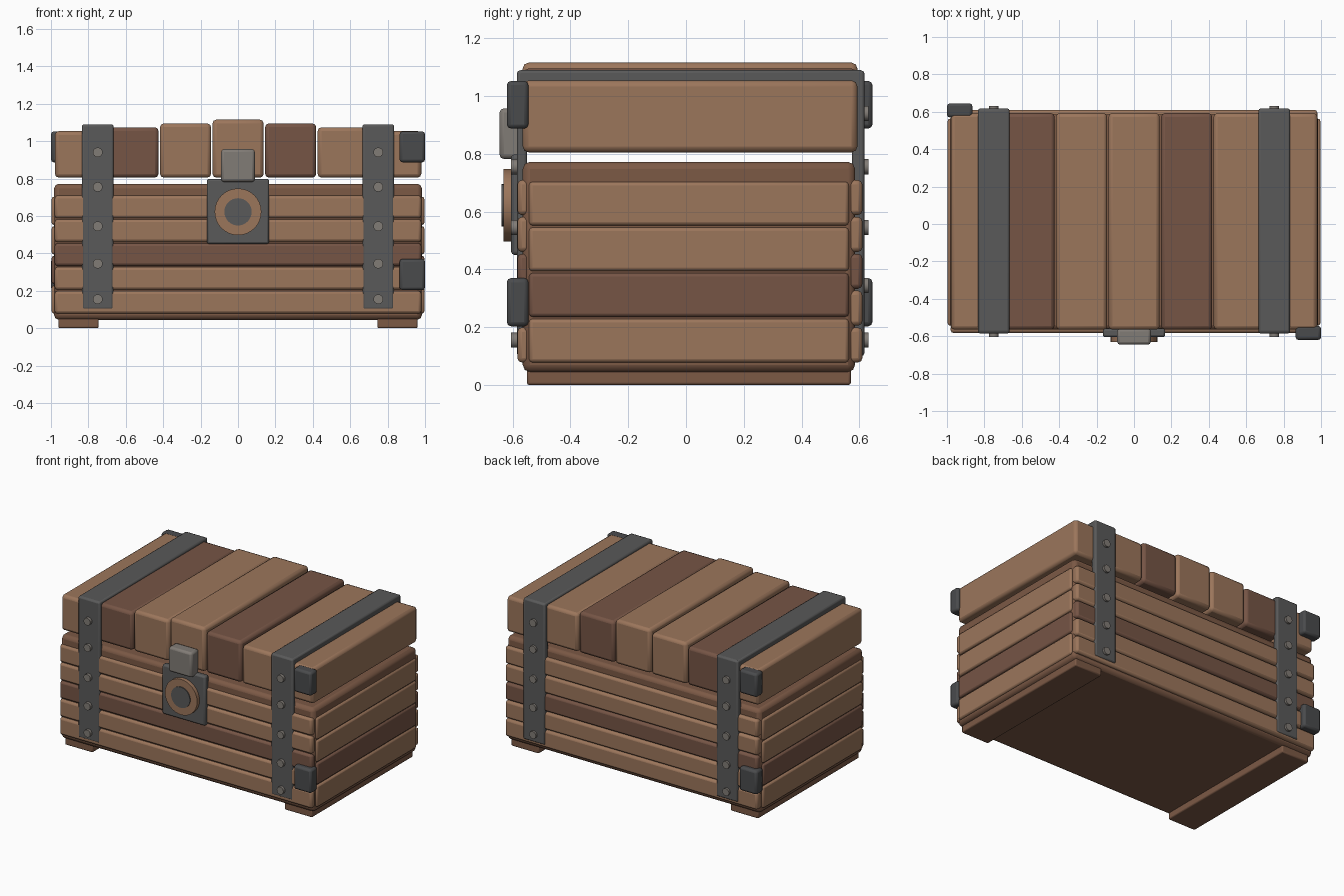
import bpy
import math

if "Cube" in bpy.data.objects:
    bpy.data.objects.remove(bpy.data.objects["Cube"])


def material(name, rgb):
    m = bpy.data.materials.new(name)
    m.use_nodes = True
    colour = (*rgb, 1)
    m.diffuse_color = colour
    m.node_tree.nodes["Principled BSDF"].inputs["Base Color"].default_value = colour
    return m


LIGHT = material("light wood", (0.33, 0.18, 0.105))
DARK = material("dark wood", (0.18, 0.09, 0.06))
FRAME = material("frame wood", (0.20, 0.10, 0.06))
IRON = material("iron", (0.10, 0.10, 0.10))
CORNER = material("dark iron", (0.068, 0.07, 0.073))
STEEL = material("steel", (0.22, 0.20, 0.18))


def finish(name, mat, bevel):
    ob = bpy.context.object
    ob.name = name
    ob.data.materials.append(mat)
    if bevel:
        bpy.ops.object.transform_apply(location=False, rotation=False, scale=True)
        mod = ob.modifiers.new("rounded edges", "BEVEL")
        mod.width = bevel
        mod.segments = 2
    bpy.ops.object.shade_smooth_by_angle(angle=math.radians(30))
    return ob


def box(name, mat, x, y, z, bevel=0.015):
    """Rounded box given its (min, max) extent on each axis."""
    spans = (x, y, z)
    bpy.ops.mesh.primitive_cube_add(size=1, location=[sum(s) / 2 for s in spans])
    bpy.context.object.scale = [s[1] - s[0] for s in spans]
    return finish(name, mat, bevel)


def disc(name, mat, radius, x, y, z, sides=32):
    """Cylinder lying along y between the two y values."""
    bpy.ops.mesh.primitive_cylinder_add(
        vertices=sides, radius=radius, depth=y[1] - y[0],
        location=(x, sum(y) / 2, z), rotation=(math.pi / 2, 0, 0))
    return finish(name, mat, 0)


# Body core, whose edges show as base and rim
box("body_core", FRAME, (-0.983, 0.983), (-0.565, 0.585), (0.045, 0.772), 0.025)

# Feet
for side, sx in (("left", 1), ("right", -1)):
    box(side + "_foot", FRAME, sorted((sx * 0.745, sx * 0.96)), (-0.55, 0.57), (0, 0.06), 0.008)

# Horizontal planks on front and back
for i in range(5):
    z0 = 0.075 + i * 0.1275
    mat = DARK if i == 2 else LIGHT
    for side, y in (("front", (-0.583, -0.54)), ("back", (0.56, 0.61))):
        box(f"{side}_plank_{i + 1}", mat, (-0.98, 0.98), y, (z0 + 0.003, z0 + 0.124))

# Horizontal planks on both ends
for i in range(4):
    z0 = 0.075 + i * 0.158
    mat = DARK if i == 1 else LIGHT
    for side, x in (("left", (0.95, 0.996)), ("right", (-0.996, -0.95))):
        box(f"{side}_end_plank_{i + 1}", mat, x, (-0.543, 0.563), (z0 + 0.003, z0 + 0.154), 0.012)

# Lid planks, stepping up toward the middle
for i in range(7):
    x0 = -0.983 + i * 0.281
    top = 1.115 - 0.0205 * abs(i - 3)
    box(f"lid_plank_{i + 1}", DARK if i in (1, 4) else LIGHT,
        (x0 + 0.004, x0 + 0.277), (-0.565, 0.593), (0.805, top), 0.02)

# Straps over the lid and down both faces, with rivets
for side, cx in (("left", 0.75), ("right", -0.75)):
    x = (cx - 0.084, cx + 0.084)
    box(side + "_strap_top", IRON, x, (-0.58, 0.612), (1.04, 1.09), 0.01)
    for face, y, ry in (("front", (-0.585, -0.55), (-0.605, -0.57)),
                        ("back", (0.575, 0.617), (0.60, 0.632))):
        box(f"{side}_strap_{face}", IRON, x, y, (0.10, 1.088), 0.01)
        for k, z in enumerate((0.155, 0.345, 0.545, 0.755, 0.94)):
            disc(f"{side}_{face}_rivet_{k + 1}", STEEL, 0.026, cx, ry, z, 16)

# Corner brackets at two opposite corners
for level, z in (("lower", (0.203, 0.37)), ("upper", (0.887, 1.052))):
    box(f"front_{level}_bracket", CORNER, (0.864, 1), (-0.62, -0.545), z)
    box(f"back_{level}_bracket", CORNER, (-1, -0.864), (0.57, 0.645), z)

# Lock plate, ring, centre and hasp
box("lock_plate", IRON, (-0.167, 0.167), (-0.605, -0.56), (0.45, 0.798), 0.012)
disc("lock_ring", LIGHT, 0.125, 0, (-0.632, -0.59), 0.622)
disc("lock_centre", IRON, 0.073, 0, (-0.638, -0.60), 0.622)
box("hasp", STEEL, (-0.09, 0.09), (-0.645, -0.56), (0.782, 0.957))
